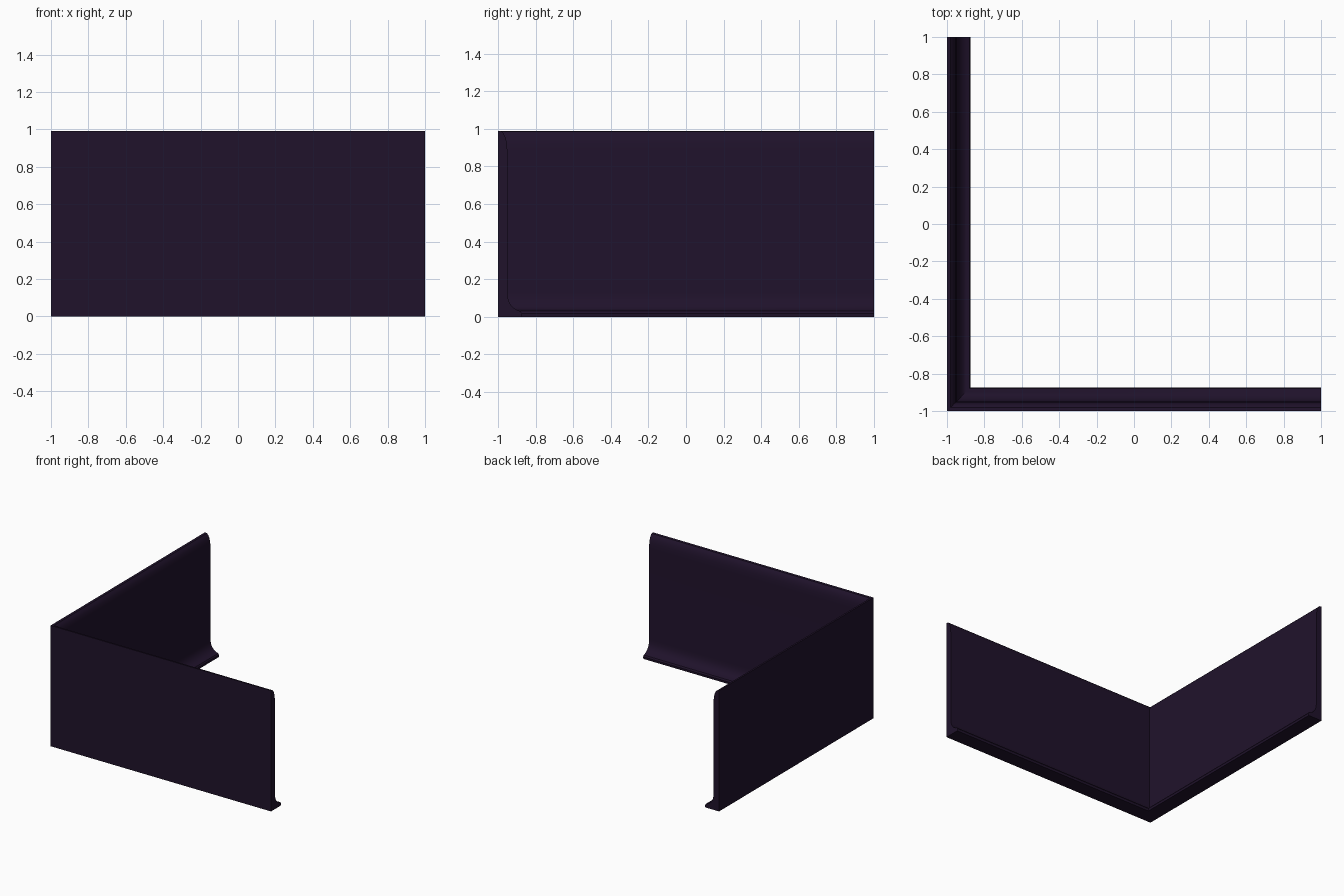
import bpy, bmesh, math

if "Cube" in bpy.data.objects:
    bpy.data.objects.remove(bpy.data.objects["Cube"])

# Skirting cross-section: (distance in from outer face, height)
PROFILE = [
    (0.0, 0.0), (0.125, 0.0), (0.127, 0.018), (0.12, 0.03),
    (0.102, 0.036), (0.085, 0.046), (0.071, 0.06), (0.06, 0.078),
    (0.053, 0.1), (0.05, 0.13), (0.05, 0.88), (0.047, 0.925),
    (0.04, 0.955), (0.03, 0.975), (0.018, 0.987), (0.0, 0.99),
]

# Stations along the L: left wall end, mitred corner, front wall end
STATIONS = [
    lambda d: (-1 + d, 1),
    lambda d: (-1 + d, -1 + d),
    lambda d: (1, -1 + d),
]

bm = bmesh.new()
rings = [[bm.verts.new((*s(d), z)) for d, z in PROFILE] for s in STATIONS]
n = len(PROFILE)
for a, b in zip(rings, rings[1:]):
    for i in range(n):
        j = (i + 1) % n
        bm.faces.new((a[i], a[j], b[j], b[i]))

# End caps
bm.faces.new(rings[0])
bm.faces.new(rings[-1][::-1])
bmesh.ops.recalc_face_normals(bm, faces=bm.faces)

mesh = bpy.data.meshes.new("corner_skirting")
bm.to_mesh(mesh)
bm.free()
skirting = bpy.data.objects.new("corner_skirting", mesh)
bpy.context.collection.objects.link(skirting)

# Dark purple finish
mat = bpy.data.materials.new("dark_purple")
mat.diffuse_color = (0.014, 0.006, 0.024, 1)
mat.use_nodes = True
mat.node_tree.nodes["Principled BSDF"].inputs["Base Color"].default_value = mat.diffuse_color
mesh.materials.append(mat)

bpy.context.view_layer.objects.active = skirting
skirting.select_set(True)
bpy.ops.object.shade_smooth_by_angle(angle=math.radians(35))
